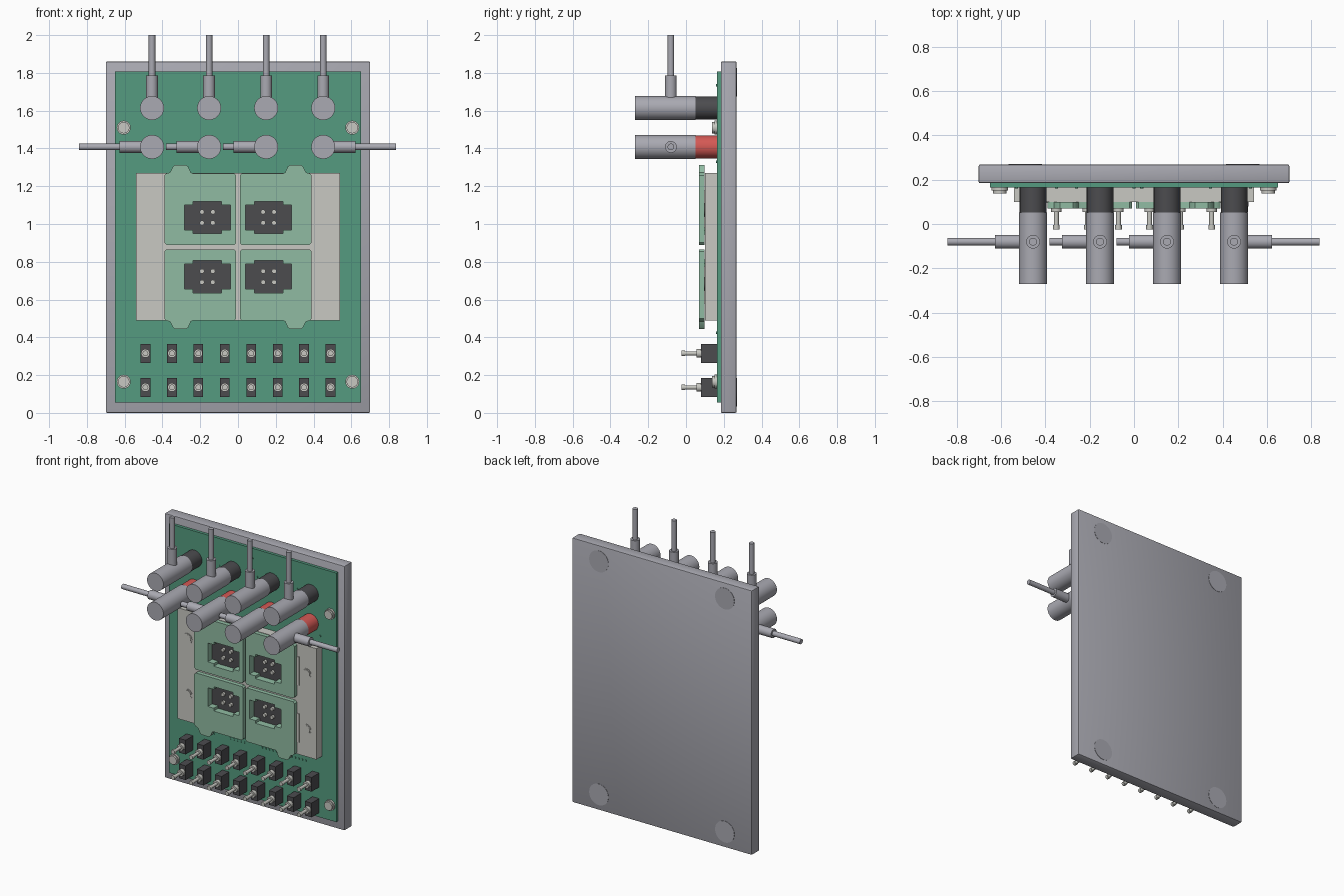
import bpy, bmesh, math
from mathutils import Matrix, Vector

if "Cube" in bpy.data.objects:
    bpy.data.objects.remove(bpy.data.objects["Cube"], do_unlink=True)

parts = []


def material(name, r, g, b):
    m = bpy.data.materials.new(name)
    m.use_nodes = True
    m.diffuse_color = (r, g, b, 1)
    node = next(n for n in m.node_tree.nodes if n.type == 'BSDF_PRINCIPLED')
    node.inputs["Base Color"].default_value = (r, g, b, 1)
    return m


GREY = material("grey", .40, .40, .445)
GREEN = material("board green", .09, .33, .215)
PALE = material("pale green", .28, .50, .365)
SILVER = material("silver", .58, .58, .54)
DARK = material("dark grey", .072, .072, .078)
RED = material("red", .66, .10, .09)


def finish(name, bm, mat):
    bmesh.ops.recalc_face_normals(bm, faces=bm.faces)
    me = bpy.data.meshes.new(name)
    bm.to_mesh(me)
    bm.free()
    me.materials.append(mat)
    ob = bpy.data.objects.new(name, me)
    bpy.context.collection.objects.link(ob)
    parts.append(ob)
    return ob


def box(name, mat, x, y, z, bevel=0):
    """Box from three (min, max) ranges."""
    bm = bmesh.new()
    bmesh.ops.create_cube(bm, size=1)
    for v in bm.verts:
        v.co = Vector([(r[0] + r[1]) / 2 + c * (r[1] - r[0]) for r, c in zip((x, y, z), v.co)])
    if bevel:
        bmesh.ops.bevel(bm, geom=bm.edges[:], offset=bevel, segments=2, profile=.5, affect='EDGES')
    return finish(name, bm, mat)


def rod(name, mat, start, end, radius, sides=32):
    """Capped cylinder between two points."""
    a, b = Vector(start), Vector(end)
    turn = (b - a).to_track_quat('Z', 'Y').to_matrix().to_4x4()
    bm = bmesh.new()
    bmesh.ops.create_cone(bm, cap_ends=True, segments=sides, radius1=radius, radius2=radius,
                          depth=(b - a).length, matrix=Matrix.Translation((a + b) / 2) @ turn)
    return finish(name, bm, mat)


def slab(name, mat, loops, y0, y1):
    """Flat panel from an outline and its holes, in x and z, between two depths."""
    cu = bpy.data.curves.new(name, 'CURVE')
    cu.dimensions = '2D'
    cu.fill_mode = 'BOTH'
    cu.extrude = (y1 - y0) / 2
    for loop in loops:
        sp = cu.splines.new('POLY')
        sp.points.add(len(loop) - 1)
        for p, (x, z) in zip(sp.points, loop):
            p.co = (x, z, 0, 1)
        sp.use_cyclic_u = True
    tmp = bpy.data.objects.new(name + "_outline", cu)
    bpy.context.collection.objects.link(tmp)
    bpy.context.view_layer.update()
    me = bpy.data.meshes.new_from_object(tmp.evaluated_get(bpy.context.evaluated_depsgraph_get()))
    bpy.data.objects.remove(tmp, do_unlink=True)
    bpy.data.curves.remove(cu)
    bm = bmesh.new()
    bm.from_mesh(me)
    bpy.data.meshes.remove(me)
    bmesh.ops.remove_doubles(bm, verts=bm.verts, dist=.0001)
    bm.transform(Matrix.Translation((0, (y0 + y1) / 2, 0)) @ Matrix.Rotation(math.pi / 2, 4, 'X'))
    return finish(name, bm, mat)


def rect(x0, x1, z0, z1):
    return [(x0, z0), (x1, z0), (x1, z1), (x0, z1)]


def cross(cx, cz, grow=0):
    """Socket outline: a tall centre with a wide, lower bar."""
    w, h, a, b = .122 + grow, .066 + grow, .075 + grow, .085 + grow
    quarter = [(w, h), (a, h), (a, b)]
    pts = quarter + [(-x, z) for x, z in reversed(quarter)]
    pts += [(-x, -z) for x, z in quarter] + [(x, -z) for x, z in reversed(quarter)]
    return [(cx + x, cz + z) for x, z in pts]


# Backing plate, circuit board and rear pads
box("back_plate", GREY, (-.7, .7), (.184, .268), (0, 1.86), .007)
box("circuit_board", GREEN, (-.65, .65), (.164, .186), (.055, 1.807))
for x in (-.49, .49):
    for z in (.11, 1.75):
        rod("rear_pad", GREY, (x, .26, z), (x, .27, z), .075)

# Corner screws
for x in (-.605, .605):
    for z in (.165, 1.51):
        rod("screw_washer", SILVER, (x, .165, z), (x, .15, z), .037)
        rod("screw_head", SILVER, (x, .152, z), (x, .137, z), .03)

# Metal mounting block, pierced by the four sockets
MID = .878
quads = [(sx, sz) for sx in (-1, 1) for sz in (-1, 1)]
centres = [(sx * .162, MID + sz * .157) for sx, sz in quads]
slab("mounting_block", SILVER, [rect(-.54, .54, .49, 1.27)] +
     [cross(x, z, .006) for x, z in centres], .1, .166)

# Module cards: outline of one quarter, mirrored both ways
outline = [(.01, .022), (.02, .012), (.378, .012), (.39, .024), (.39, .378), (.378, .39),
           (.36, .395), (.345, .425), (.333, .435), (.275, .435), (.263, .425), (.25, .395),
           (.24, .39), (.02, .39), (.01, .38)]
for (sx, sz), (cx, cz) in zip(quads, centres):
    hole = cross(cx, cz)
    slab("module_card", PALE, [[(sx * x, MID + sz * z) for x, z in outline], hole], .07, .099)
    slab("socket_wall", PALE, [cross(cx, cz, .006), hole], .09, .13)
    slab("socket_floor", DARK, [hole], .118, .13)
    for px in (-.029, .029):
        for pz in (-.029, .029):
            rod("socket_pin", SILVER, (cx + px, .12, cz + pz), (cx + px, .1, cz + pz), .013, 16)
    # Side tab and block bolt
    box("side_tab", SILVER, sorted((sx * .36, sx * .41)), (.094, .106),
        (MID + sz * .2 - .1, MID + sz * .2 + .1))
    bx, bz = sx * .463, MID + sz * .196
    rod("block_bolt_rim", SILVER, (bx, .102, bz), (bx, .097, bz), .037)
    rod("block_bolt", SILVER, (bx, .1, bz), (bx, .095, bz), .029)


# Plugs with their sockets, collars and cables
def plug(x, z, colour, way, reach):
    rod("plug_socket", colour, (x, .05, z), (x, .166, z), .06)
    rod("plug_body", GREY, (x, -.27, z), (x, .051, z), .0635)
    c, d = Vector((x, -.08, z)), Vector(way)
    rod("cable_collar", GREY, c + d * .04, c + d * .172, .031)
    rod("cable", GREY, c + d * .16, c + d * reach, .0175, 24)


for i in range(4):
    x = -.455 + i * .302
    plug(x, 1.614, DARK, (0, 0, 1), .386)
    plug(x, 1.408, RED, (1 if i == 3 else -1, 0, 0), .386 if i in (0, 3) else .228)

# Two rows of toggle switches
for z in (.135, .315):
    for i in range(8):
        x = (i - 3.5) * .14
        box("switch_body", DARK, (x - .026, x + .026), (.08, .166), (z - .05, z + .05))
        rod("switch_bushing", SILVER, (x, .081, z), (x, .055, z), .023, 20)
        rod("switch_lever", SILVER, (x, .056, z), (x, -.01, z), .011, 16)
        rod("switch_tip", SILVER, (x, -.005, z), (x, -.025, z), .015, 16)

# Small solder points on the board
dots = [(c + k * .027, .425) for c in (-.357, -.12, .127, .357) for k in range(-2, 3)]
dots += [(-.53, 1.33), (.525, 1.33), (-.35, 1.615), (-.26, 1.615), (.035, 1.615),
         (.345, 1.615), (0, 1.735)]
for x, z in dots:
    rod("solder_point", GREEN, (x, .166, z), (x, .16, z), .007, 12)

# Smooth round sides, keep hard edges
bpy.ops.object.select_all(action='DESELECT')
for ob in parts:
    ob.select_set(True)
bpy.context.view_layer.objects.active = parts[0]
bpy.ops.object.shade_smooth_by_angle(angle=math.radians(35))
